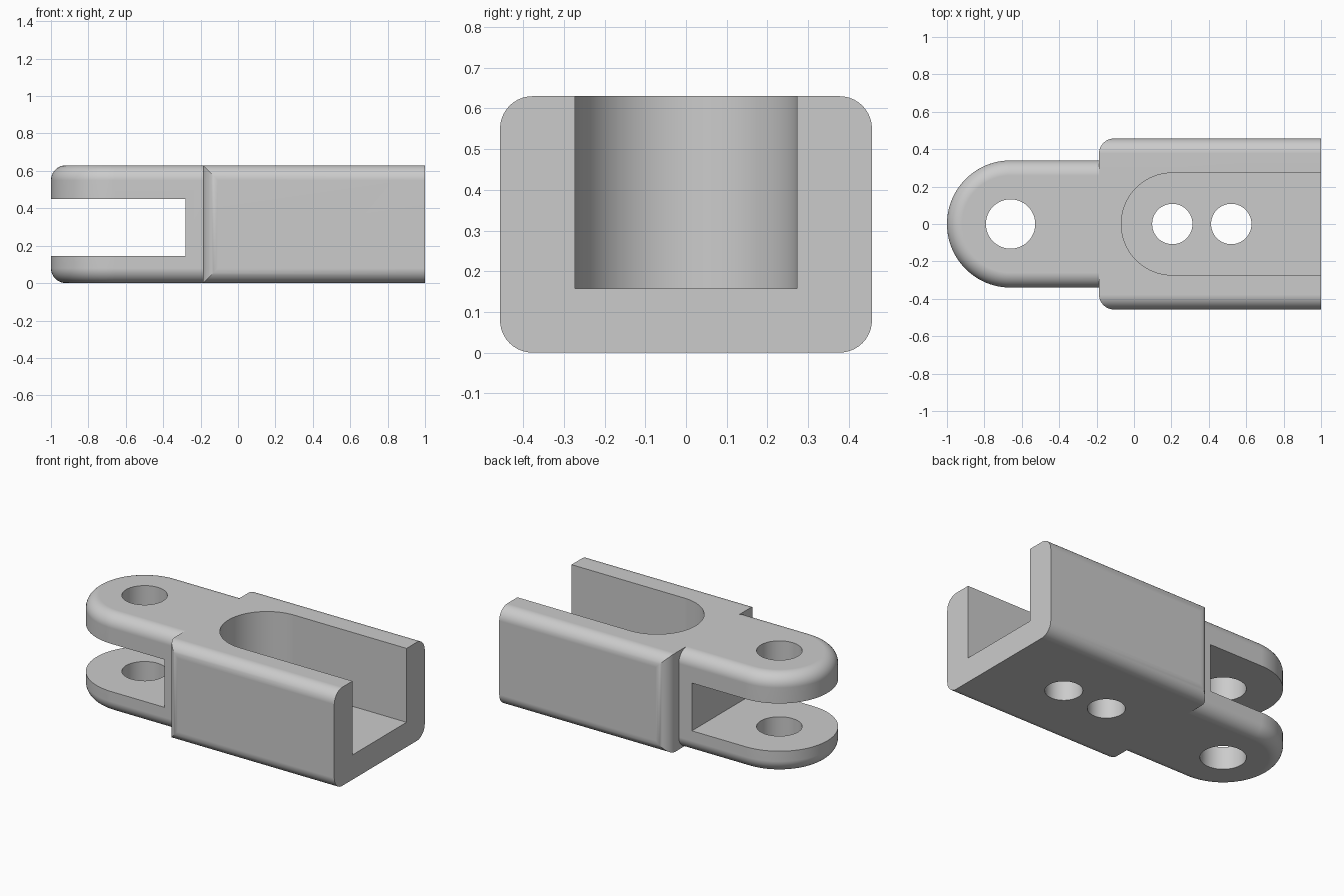
import bpy
import bmesh
from math import sin, cos, pi
from mathutils import Matrix

if "Cube" in bpy.data.objects:
    bpy.data.objects.remove(bpy.data.objects["Cube"], do_unlink=True)

HEIGHT = 0.63
FILLET = 0.08
BODY_HALF = 0.457
SHOULDER_X = -0.187
TONGUE_R = 0.34
PIN_X = -0.66

grey = bpy.data.materials.new("plain_grey")
grey.use_nodes = True
grey.diffuse_color = (0.6, 0.6, 0.6, 1)
grey.node_tree.nodes["Principled BSDF"].inputs["Base Color"].default_value = (0.6, 0.6, 0.6, 1)


def arc(cx, cy, r, start, end, steps):
    """Points along a circular arc, angles in units of pi."""
    angles = [pi * (start + (end - start) * i / steps) for i in range(steps + 1)]
    return [(cx + r * cos(a), cy + r * sin(a)) for a in angles]


def loft(name, rings):
    """Closed solid through rings of equal point count."""
    bm = bmesh.new()
    loops = [[bm.verts.new(p) for p in ring] for ring in rings]
    for low, high in zip(loops, loops[1:]):
        for i in range(len(low)):
            j = (i + 1) % len(low)
            bm.faces.new((low[i], low[j], high[j], high[i]))
    bm.faces.new(loops[0][::-1])
    bm.faces.new(loops[-1])
    bmesh.ops.recalc_face_normals(bm, faces=bm.faces)
    mesh = bpy.data.meshes.new(name)
    bm.to_mesh(mesh)
    bm.free()
    mesh.materials.append(grey)
    obj = bpy.data.objects.new(name, mesh)
    bpy.context.collection.objects.link(obj)
    return obj


def prism(name, outline, low, high):
    return loft(name, [[(x, y, z) for x, y in outline] for z in (low, high)])


def combine(target, tool, operation):
    """Apply a boolean and discard the tool."""
    bpy.context.view_layer.objects.active = target
    mod = target.modifiers.new(operation.lower(), "BOOLEAN")
    mod.operation = operation
    mod.solver = "EXACT"
    mod.object = tool
    tool.hide_render = True
    bpy.ops.object.modifier_apply(modifier=mod.name)
    bpy.data.objects.remove(tool, do_unlink=True)


# Body: rounded cross-section run along x
section = []
for sy, sz, start in ((1, 1, 0), (-1, 1, 0.5), (-1, -1, 1), (1, -1, 1.5)):
    section += arc(sy * (BODY_HALF - FILLET), HEIGHT / 2 + sz * (HEIGHT / 2 - FILLET),
                   FILLET, start, start + 0.5, 10)
body = loft("clevis_bracket", [[(x, y, z) for y, z in section] for x in (-0.5, 1)])

# Rounded upright corners at the shoulder
inner_x, inner_y = SHOULDER_X + FILLET, BODY_HALF - FILLET
plan = [(1.2, -0.6), (1.2, 0.6), (inner_x, 0.6), (inner_x, BODY_HALF)]
plan = ([(1.2, -BODY_HALF), (1.2, BODY_HALF)]
        + arc(inner_x, inner_y, FILLET, 0.5, 1, 10)
        + arc(inner_x, -inner_y, FILLET, 1, 1.5, 10))
combine(body, prism("shoulder_cutter", plan, -0.1, 0.8), "INTERSECT")

# Tongue: round-ended block with filleted top and bottom rims
profile = [(FILLET - r, FILLET - h) for r, h in arc(0, 0, FILLET, 0.5, 0, 10)]
levels = profile + [(inset, HEIGHT - z) for inset, z in reversed(profile)]
rings = []
for inset, z in levels:
    r = TONGUE_R - inset
    outline = [(-0.1, r)] + arc(PIN_X, 0, r, 0.5, 1.5, 48) + [(-0.1, -r)]
    rings.append([(x, y, z) for x, y in outline])
combine(body, loft("tongue", rings), "UNION")

# Fork gap between the two lugs
gap = [(-1.2, -0.4), (-0.28, -0.4), (-0.28, 0.4), (-1.2, 0.4)]
combine(body, prism("fork_gap", gap, 0.145, 0.45), "DIFFERENCE")

# Open channel with a round inner end
channel = [(1.2, 0.273)] + arc(0.205, 0, 0.273, 0.5, 1.5, 40) + [(1.2, -0.273)]
combine(body, prism("channel", channel, 0.158, 0.8), "DIFFERENCE")

# Pin hole and two floor holes
for x, r in ((PIN_X, 0.132), (0.205, 0.108), (0.52, 0.108)):
    circle = arc(x, 0, r, 0, 2, 48)[:-1]
    combine(body, prism("hole", circle, -0.1, 0.8), "DIFFERENCE")

# Smooth fillets, crisp edges, flat large faces
body.data.transform(Matrix.Identity(4))
bpy.ops.object.select_all(action="DESELECT")
body.select_set(True)
bpy.context.view_layer.objects.active = body
bpy.ops.object.shade_smooth_by_angle(angle=pi / 6)
weighted = body.modifiers.new("weighted_normals", "WEIGHTED_NORMAL")
weighted.keep_sharp = True
